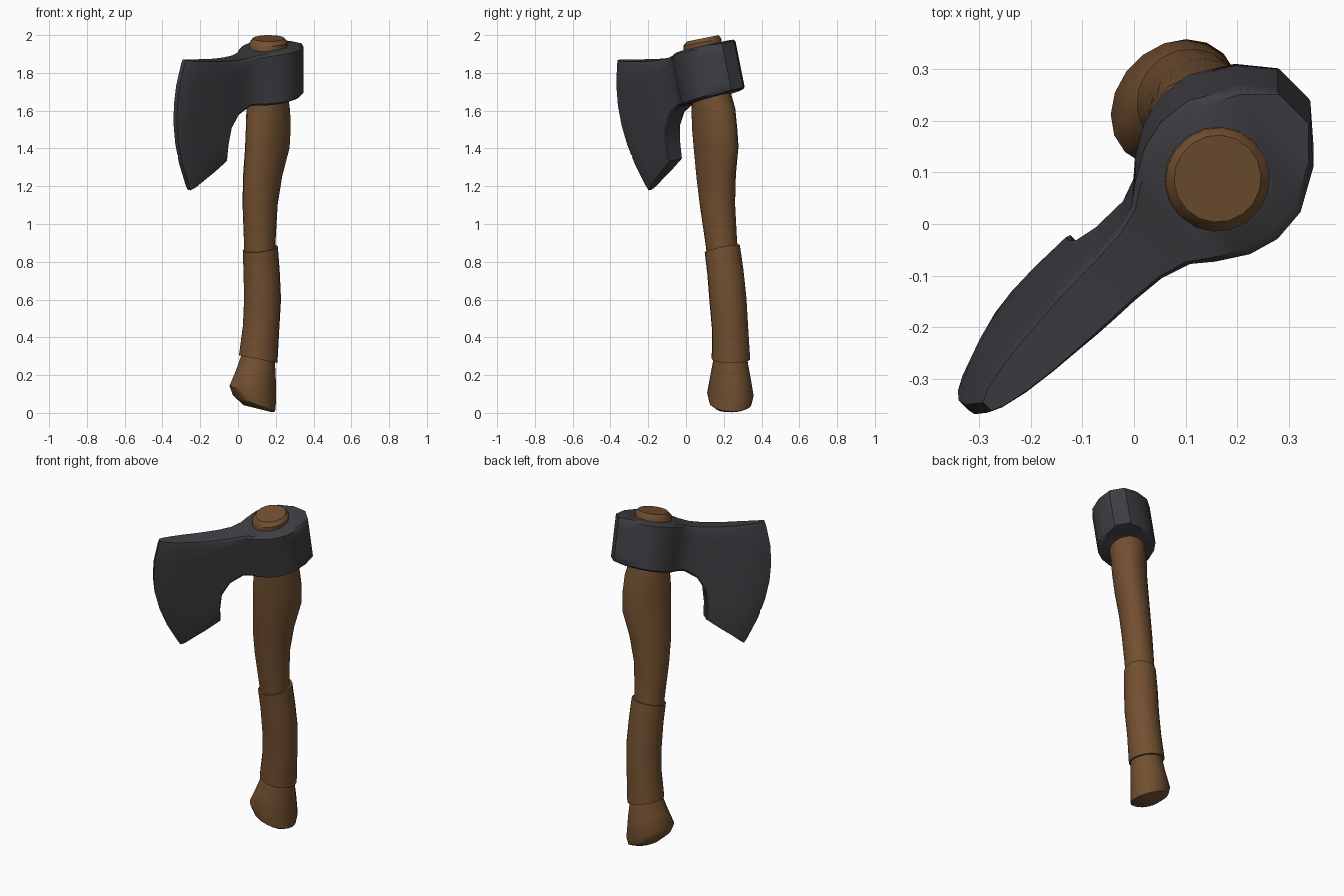
import bpy, bmesh
from math import cos, sin, tau, radians
from mathutils import Vector

if "Cube" in bpy.data.objects:
    bpy.data.objects.remove(bpy.data.objects["Cube"])


def material(name, rgb):
    m = bpy.data.materials.new(name)
    m.use_nodes = True
    m.diffuse_color = (*rgb, 1)
    m.node_tree.nodes["Principled BSDF"].inputs["Base Color"].default_value = (*rgb, 1)
    return m


wood = material("brown wood", (0.17, 0.08, 0.03))
iron = material("dark iron", (0.048, 0.047, 0.055))

# The blade points diagonally forward and to the right
ALONG = Vector((-0.707, -0.707, 0))
ACROSS = Vector((-0.707, 0.707, 0))


def loft(name, loops, mat, ladder_caps=False):
    """Skin a list of closed loops that share one vertex count."""
    bm = bmesh.new()
    rings = [[bm.verts.new(p) for p in loop] for loop in loops]
    n = len(rings[0])
    for r, q in zip(rings, rings[1:]):
        for i in range(n):
            j = (i + 1) % n
            bm.faces.new((r[i], r[j], q[j], q[i]))
    for r in (rings[0], rings[-1]):
        if ladder_caps:
            for i in range(n // 2 - 1):
                bm.faces.new((r[i], r[i + 1], r[n - 2 - i], r[n - 1 - i]))
        else:
            bm.faces.new(r)
    bmesh.ops.recalc_face_normals(bm, faces=bm.faces)
    me = bpy.data.meshes.new(name)
    bm.to_mesh(me)
    bm.free()
    me.materials.append(mat)
    ob = bpy.data.objects.new(name, me)
    bpy.context.collection.objects.link(ob)
    return ob


def smooth(ob, angle=40):
    bpy.ops.object.select_all(action="DESELECT")
    ob.select_set(True)
    bpy.context.view_layer.objects.active = ob
    bpy.ops.object.shade_smooth_by_angle(angle=radians(angle))


def handle_part(name, rows, sides=18):
    """Rows: centre x, y, z, radius along and across the blade, slope in x and y."""
    loops = []
    for x, y, z, a, b, tx, ty in rows:
        loop = []
        for k in range(sides):
            t = tau * k / sides
            p = ALONG * (a * cos(t)) + ACROSS * (b * sin(t))
            loop.append(Vector((x, y, z + tx * p.x + ty * p.y)) + p)
        loops.append(loop)
    smooth(loft(name, loops, wood))


# Flared end knob
handle_part("handle_knob", [
    (.105, .235, .022, .075, .075, -.25, 0),
    (.085, .235, .05, .118, .105, -.38, 0),
    (.078, .235, .10, .135, .11, -.35, 0),
    (.095, .235, .20, .112, .098, -.25, 0),
    (.11, .235, .31, .085, .085, -.2, 0)])

# Slightly thicker grip sleeve
handle_part("handle_grip", [
    (.107, .238, .285, .104, .100, -.2, 0),
    (.122, .233, .45, .098, .095, -.1, 0),
    (.13, .222, .60, .10, .096, 0, .1),
    (.125, .208, .75, .098, .094, 0, .1),
    (.118, .192, .87, .096, .09, .1, .2)])

# Upper shaft, running through the head
handle_part("handle_shaft", [
    (.116, .198, .80, .084, .082, 0, .1),
    (.115, .187, .90, .085, .082, 0, .1),
    (.117, .167, 1.10, .10, .085, 0, .1),
    (.13, .16, 1.25, .118, .088, 0, .1),
    (.155, .16, 1.40, .138, .095, 0, .1),
    (.16, .152, 1.50, .138, .097, 0, .1),
    (.16, .145, 1.60, .13, .10, 0, .1),
    (.16, .132, 1.68, .108, .10, 0, .2),
    (.16, .088, 1.93, .102, .10, 0, .2),
    (.162, .086, 1.962, .102, .10, 0, .2),
    (.162, .088, 1.983, .085, .084, 0, .2)])


def head_point(s, z, v):
    axis = Vector((.165, .1 - .2 * (z - 1.85), z + .15 * v))
    return axis + ALONG * s + ACROSS * v


# Head stations: top distance and height, bottom distance and height, half width, bulge
stations = [
    (-.205, 1.962, -.205, 1.715, .045, 0), (-.15, 1.962, -.15, 1.70, .108, 0),
    (-.07, 1.952, -.07, 1.682, .153, 0), (0, 1.94, 0, 1.667, .16, 0),
    (.06, 1.928, .06, 1.653, .145, 0), (.12, 1.912, .12, 1.642, .11, 0),
    (.16, 1.90, .155, 1.638, .08, 0), (.22, 1.884, .20, 1.632, .063, 0),
    (.29, 1.874, .28, 1.585, .058, 0), (.34, 1.87, .335, 1.51, .057, 0),
    (.39, 1.867, .355, 1.42, .055, .01), (.43, 1.866, .362, 1.34, .052, .02),
    (.50, 1.866, .45, 1.28, .046, .04), (.56, 1.866, .52, 1.235, .038, .06),
    (.61, 1.868, .575, 1.195, .026, .075), (.636, 1.87, .60, 1.18, .013, .085)]
levels = [0, .04, .2, .35, .5, .65, .8, .96, 1]

loops = []
for st, zt, sb, zb, w, bulge in stations:
    sides = {1: [], -1: []}
    for t in levels:
        s = sb + (st - sb) * t + bulge * 4 * t * (1 - t)
        z = zb + (zt - zb) * t
        half = w * (.88 if t in (0, 1) else 1)
        for side in sides:
            sides[side].append(head_point(s, z, side * half))
    loops.append(sides[1] + sides[-1][::-1])
head = loft("axe_head", loops, iron, ladder_caps=True)

# Two small nicks in the cutting edge
for s, z in ((.702, 1.70), (.683, 1.36)):
    bpy.ops.mesh.primitive_cube_add(size=1, location=head_point(s, z, 0),
                                    rotation=(0, 0, radians(45)))
    cutter = bpy.context.object
    cutter.name = "nick_cutter"
    cutter.scale = (.03, .12, .012)
    cutter.hide_render = True
    mod = head.modifiers.new("nick", "BOOLEAN")
    mod.operation = "DIFFERENCE"
    mod.object = cutter
    bpy.context.view_layer.objects.active = head
    bpy.ops.object.modifier_apply(modifier=mod.name)
    bpy.data.objects.remove(cutter)
smooth(head, 35)
